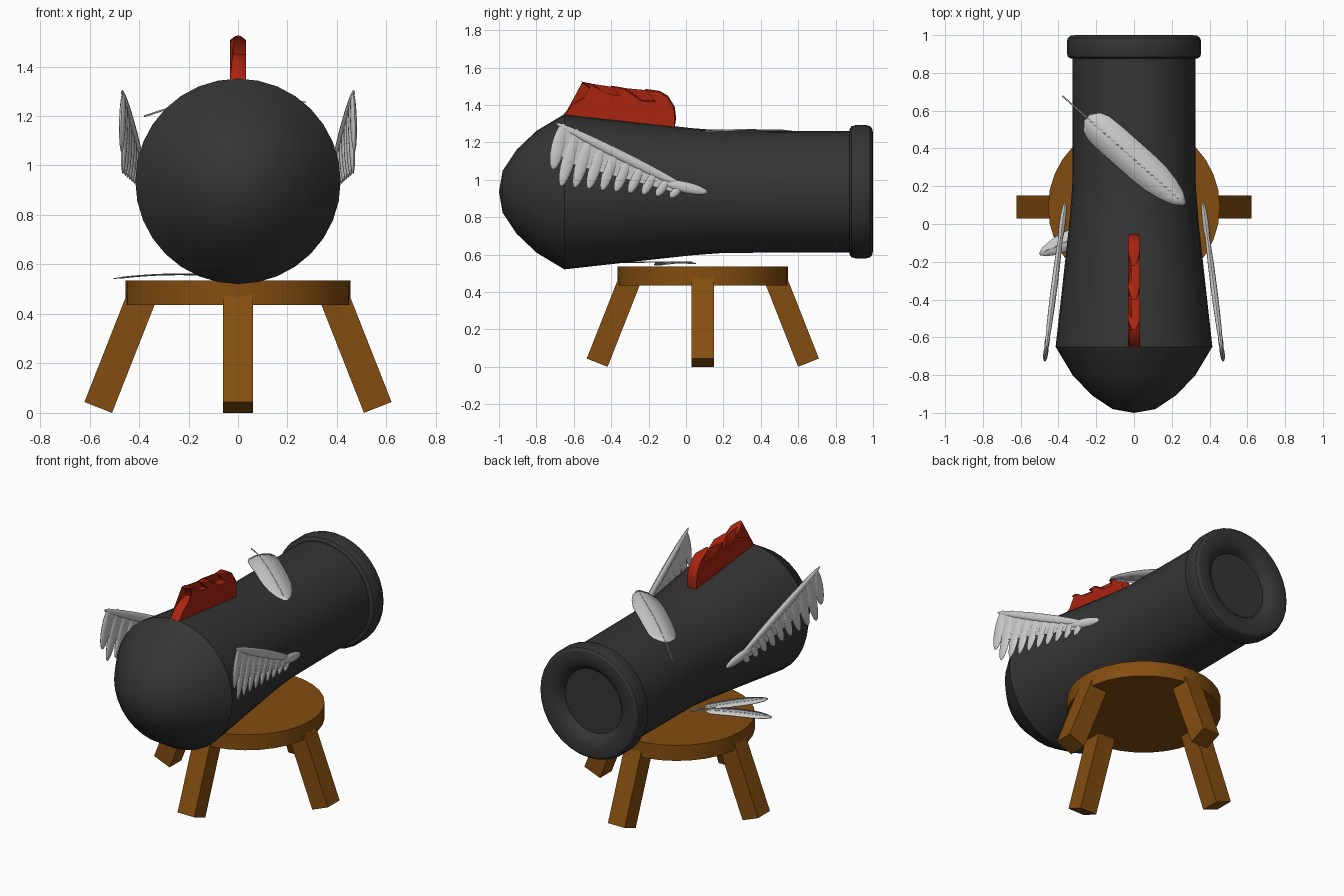
import bpy, bmesh, math
from mathutils import Vector, Matrix

if "Cube" in bpy.data.objects:
    bpy.data.objects.remove(bpy.data.objects["Cube"])


def mat(name, rgb):
    m = bpy.data.materials.new(name)
    m.diffuse_color = (*rgb, 1)
    m.use_nodes = True
    m.node_tree.nodes["Principled BSDF"].inputs["Base Color"].default_value = m.diffuse_color
    return m


IRON = mat("iron", (0.035, 0.035, 0.035))
WOOD = mat("wood", (0.23, 0.075, 0.005))
RED = mat("red", (0.4, 0.018, 0.005))


def finish(name, bm, material=None, smooth=30):
    bmesh.ops.recalc_face_normals(bm, faces=bm.faces)
    me = bpy.data.meshes.new(name)
    bm.to_mesh(me)
    bm.free()
    ob = bpy.data.objects.new(name, me)
    bpy.context.collection.objects.link(ob)
    if material:
        me.materials.append(material)
    if smooth:
        bpy.ops.object.select_all(action='DESELECT')
        ob.select_set(True)
        bpy.context.view_layer.objects.active = ob
        bpy.ops.object.shade_smooth_by_angle(angle=math.radians(smooth))
    return ob


# Barrel: (y, radius) profile turned around the y axis
def lathe(name, profile, zc, sides=32):
    bm = bmesh.new()
    vs = [bm.verts.new((r, y, zc)) for y, r in profile]
    es = [bm.edges.new(p) for p in zip(vs, vs[1:])]
    bmesh.ops.spin(bm, geom=vs + es, cent=(0, 0, zc), axis=(0, 1, 0),
                   angle=math.tau, steps=sides)
    bmesh.ops.remove_doubles(bm, verts=bm.verts, dist=1e-4)
    return finish(name, bm, IRON)


lathe("barrel", [(-1, 0), (-0.98, 0.113), (-0.905, 0.225), (-0.80, 0.325), (-0.65, 0.415),
                 (-0.2, 0.365), (0.03, 0.34), (0.2, 0.327), (0.4, 0.326), (0.6, 0.325),
                 (0.9, 0.325), (0.9, 0)], 0.936)
lathe("muzzle_ring", [(0.875, 0.30), (0.875, 0.335), (0.885, 0.35), (0.905, 0.356),
                      (0.965, 0.356), (0.985, 0.35), (0.997, 0.335), (1, 0.31), (0.997, 0.27),
                      (0.985, 0.235), (0.965, 0.215), (0.94, 0.205), (0.94, 0)], 0.936)

# Stool seat
CY = 0.09
bm = bmesh.new()
bmesh.ops.create_cone(bm, cap_ends=True, segments=32, radius1=0.455, radius2=0.455, depth=0.1,
                      matrix=Matrix.Translation((0, CY, 0.486)))
finish("stool_seat", bm, WOOD)

# Four splayed square legs
for i, side in enumerate(("right", "back", "left", "front")):
    bm = bmesh.new()
    bmesh.ops.create_cube(bm, size=1, matrix=Matrix.Rotation(i * math.pi / 2, 4, 'Z')
                          @ Matrix.Translation((0.565, 0, 0.022))
                          @ Matrix.Rotation(math.radians(-21.5), 4, 'Y')
                          @ Matrix.Translation((0, 0, 0.235))
                          @ Matrix.Diagonal((0.12, 0.12, 0.47, 1)))
    bmesh.ops.translate(bm, verts=bm.verts, vec=(0, CY, 0))
    finish(side + "_leg", bm, WOOD, 0)

# Comb: side outline in (y, z), layered across x with soft edges and thin tips
outline = [(-.655, 1.33), (-.652, 1.352), (-.61, 1.405), (-.556, 1.437), (-.505, 1.45),
           (-.515, 1.49), (-.562, 1.525), (-.503, 1.514), (-.45, 1.475), (-.422, 1.446),
           (-.345, 1.443), (-.36, 1.472), (-.402, 1.504), (-.328, 1.491), (-.272, 1.453),
           (-.24, 1.428), (-.165, 1.422), (-.175, 1.452), (-.22, 1.486), (-.14, 1.475),
           (-.096, 1.449), (-.06, 1.39), (-.053, 1.33), (-.063, 1.26)]
bm = bmesh.new()
n = len(outline)
layers = []
for x, inset in ((-.033, .008), (-.024, .003), (-.01, 0), (.01, 0), (.024, .003), (.033, .008)):
    ring = []
    for i, (y, z) in enumerate(outline):
        a, b = outline[i - 1], outline[(i + 1) % n]
        nrm = Vector((b[1] - a[1], a[0] - b[0])).normalized()
        k = 0.4 if i in (6, 12, 18) else 1
        ring.append(bm.verts.new((x * k, y + nrm.x * inset, z + nrm.y * inset)))
    layers.append(ring)
for a, b in zip(layers, layers[1:]):
    for i in range(n):
        j = (i + 1) % n
        bm.faces.new((a[i], a[j], b[j], b[i]))
caps = [bm.faces.new(layers[0]), bm.faces.new(layers[-1])]
bmesh.ops.triangulate(bm, faces=caps)
finish("comb", bm, RED, 50)


# Wings: flattened ellipsoids between (y, z) points in a slanted upright plane
def wx(y):
    return 0.365 + (0.115 - y) * 0.128


def blade(bm, p, q, width, thick):
    a, b = Vector((wx(p[0]), *p)), Vector((wx(q[0]), *q))
    axis = (b - a).normalized()
    out = Vector((1, 0.128, 0)).normalized()
    across = axis.cross(out).normalized()
    rot = Matrix((out, across, axis)).transposed().to_4x4()
    bmesh.ops.create_uvsphere(bm, u_segments=12, v_segments=10, radius=0.5,
                              matrix=Matrix.Translation((a + b) / 2) @ rot
                              @ Matrix.Diagonal((thick, width, (b - a).length, 1)))


def lerp(a, b, t):
    return tuple(u + (v - u) * t for u, v in zip(a, b))


bm = bmesh.new()
top, root = (-0.66, 1.275), (-0.03, 0.965)
bases, tips = [], []
for i in range(10):
    base = lerp(top, root, i / 9)
    tip = (-0.711, 1.055) if i == 0 else lerp((-.668, .965), (-.085, .905), (i - 1) / 8)
    bases.append(base)
    tips.append(tip)
    start = lerp(base, tip, -0.12)
    blade(bm, start, tip, 0.075 - 0.003 * i, 0.026)
# web joining the upper half of the feathers
web = [lerp(b, t, s) for s, seq in ((0, 1), (0.55, -1))
       for b, t in list(zip(bases, tips))[::seq]]
f = bm.faces.new([bm.verts.new((wx(y) - 0.007, y, z)) for y, z in web])
ext = bmesh.ops.extrude_face_region(bm, geom=[f])["geom"]
bmesh.ops.translate(bm, vec=(0.014, 0, 0), verts=[v for v in ext if isinstance(v, bmesh.types.BMVert)])
# leading edge and root
blade(bm, (-0.70, 1.305), (0.03, 0.94), 0.055, 0.034)
blade(bm, (-0.12, 0.985), (0.115, 0.933), 0.06, 0.034)
wings = finish("wings", bm, None, 40)
wings.modifiers.new("mirror", 'MIRROR').use_axis = (True, False, False)


# Loose feathers: curved blade with a thin quill
def feather(name, start, end, stem, half, height):
    s, e = Vector(start), Vector(end)
    d = e - s
    side = Vector((-d.y, d.x)).normalized()
    bm = bmesh.new()
    rows = []
    for t, w in ((0, .25), (.05, .75), (.12, .95), (.25, 1), (.4, 1), (.55, 1), (.7, .95),
                 (.82, .78), (.93, .5), (1, .12)):
        row = []
        for k in (-1, 0, 1):
            p = s + d * (stem + (1 - stem) * t) + side * (k * w * half)
            row.append(bm.verts.new((p.x, p.y, height(p))))
        rows.append(row)
    for a, b in zip(rows, rows[1:]):
        for k in (0, 1):
            bm.faces.new((a[k], a[k + 1], b[k + 1], b[k]))
    ob = finish(name + "_blade", bm)
    m = ob.modifiers.new("thickness", 'SOLIDIFY')
    m.thickness, m.offset = 0.004, 0
    cu = bpy.data.curves.new(name + "_quill", 'CURVE')
    cu.dimensions, cu.bevel_depth, cu.bevel_resolution = '3D', 0.004, 1
    cu.use_fill_caps = True
    sp = cu.splines.new('POLY')
    sp.points.add(8)
    for i, pt in enumerate(sp.points):
        p = s + d * (i / 8 * 0.95)
        pt.co = (p.x, p.y, height(p), 1)
    bpy.context.collection.objects.link(bpy.data.objects.new(name + "_quill", cu))


feather("top_feather", (-.378, .677), (.268, .105), .2, .088,
        lambda p: 1.268 - (0.48 if p.x < 0 else 0.15) * p.x ** 2)
for nm, tip in (("outer_seat_feather", (-.50, -.16)), ("inner_seat_feather", (-.35, -.335))):
    feather(nm, (-.06, .05), tip, .2, .05, lambda p: 0.56 - 0.25 * (p.x + .24) ** 2)
